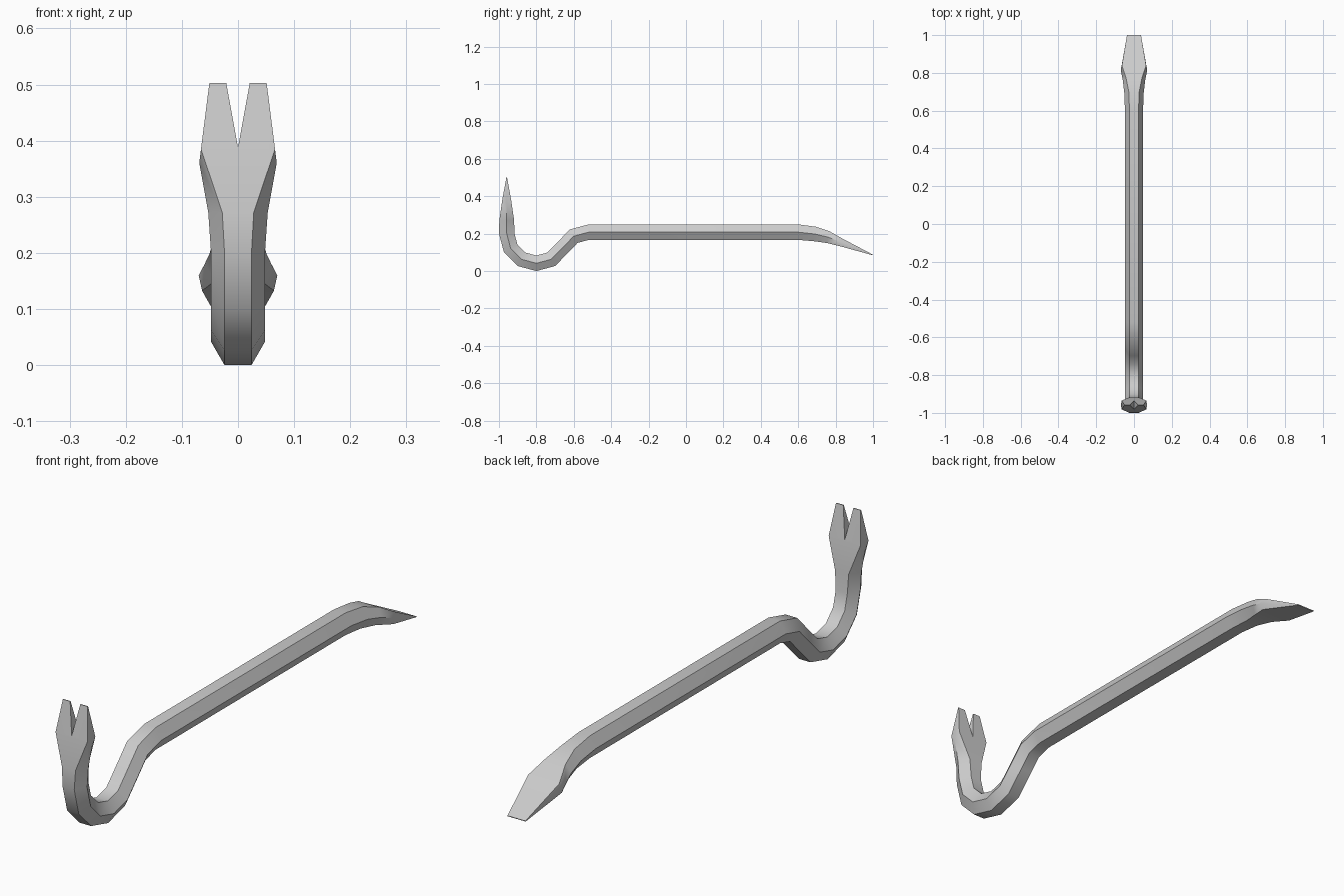
import bpy, bmesh
from math import sin, cos, radians, asin

if "Cube" in bpy.data.objects:
    bpy.data.objects.remove(bpy.data.objects["Cube"])

T, W, F = 0.0415, 0.048, 0.024      # bar: half thickness, corner half width, flat half width


def ring(bm, y, z, deg, t=T, w=W, f=F, lag=0.0):
    """Six-sided section facing along the path; lag slides the side corners along it."""
    a = radians(deg)
    ty, tz = cos(a), sin(a)
    pts = [(w, 0, lag), (f, t, 0), (-f, t, 0), (-w, 0, lag), (-f, -t, 0), (f, -t, 0)]
    return [bm.verts.new((x, y + l * ty - n * tz, z + l * tz + n * ty)) for x, n, l in pts]


# stations from the claw tip to the chisel tip
YC = -0.9585
stations = [
    (YC, 0.503, -90, 0.0015, 0.051, 0.051),
    (YC, 0.385, -90, 0.023, 0.069, 0.066, 0.025),
    (YC, 0.272, -90, 0.0395, 0.053, 0.028),
]
# hook bend, then the opposite bend up to the bar
R1, R2 = 0.1585, 0.161
for d in (-90, -60, -30, 0, 30, 61):
    a = radians(d)
    stations.append((-0.8 + R1 * sin(a), 0.2 - R1 * cos(a), d))
for d in (30, 0):
    a = radians(d)
    stations.append((-0.52 - R2 * sin(a), 0.047 + R2 * cos(a), d))
# straight bar and chisel end
stations += [
    (0.6, 0.208, 0),
    (0.69, 0.198, -9, 0.039, 0.051, 0.027),
    (0.76, 0.181, -16, 0.032, 0.059, 0.041),
    (0.832, 0.152, -22, 0.021, 0.070, 0.064, -0.02),
    (0.999, 0.086, -22, 0.0015, 0.037, 0.037),
]

bm = bmesh.new()
rings = [ring(bm, *s) for s in stations]
for r0, r1 in zip(rings, rings[1:]):
    for i in range(6):
        j = (i + 1) % 6
        bm.faces.new((r0[i], r0[j], r1[j], r1[i]))
bm.faces.new(rings[0])
bm.faces.new(rings[-1])
bmesh.ops.recalc_face_normals(bm, faces=bm.faces)
mesh = bpy.data.meshes.new("pry_bar")
bm.to_mesh(mesh)
bm.free()
bar = bpy.data.objects.new("pry_bar", mesh)
bpy.context.collection.objects.link(bar)

# V-shaped wedge that cuts the nail slot
bm = bmesh.new()
top = 0.55
half = 0.021 * (top - 0.388) / 0.115
tri = [bm.verts.new(p) for p in ((0, -1.1, 0.388), (half, -1.1, top), (-half, -1.1, top))]
face = bm.faces.new(tri)
ext = bmesh.ops.extrude_face_region(bm, geom=[face])
bmesh.ops.translate(bm, vec=(0, 0.25, 0),
                    verts=[g for g in ext["geom"] if isinstance(g, bmesh.types.BMVert)])
bmesh.ops.recalc_face_normals(bm, faces=bm.faces)
wedge_mesh = bpy.data.meshes.new("slot_cutter")
bm.to_mesh(wedge_mesh)
bm.free()
cutter = bpy.data.objects.new("slot_cutter", wedge_mesh)
bpy.context.collection.objects.link(cutter)
cutter.hide_render = True

# cut the slot, then smooth the bends while keeping the six long edges sharp
mod = bar.modifiers.new("nail_slot", 'BOOLEAN')
mod.operation = 'DIFFERENCE'
mod.solver = 'EXACT'
mod.object = cutter
bpy.context.view_layer.objects.active = bar
bar.select_set(True)
bpy.ops.object.modifier_apply(modifier=mod.name)
bpy.data.objects.remove(cutter)
bpy.ops.object.shade_smooth_by_angle(angle=radians(35))
